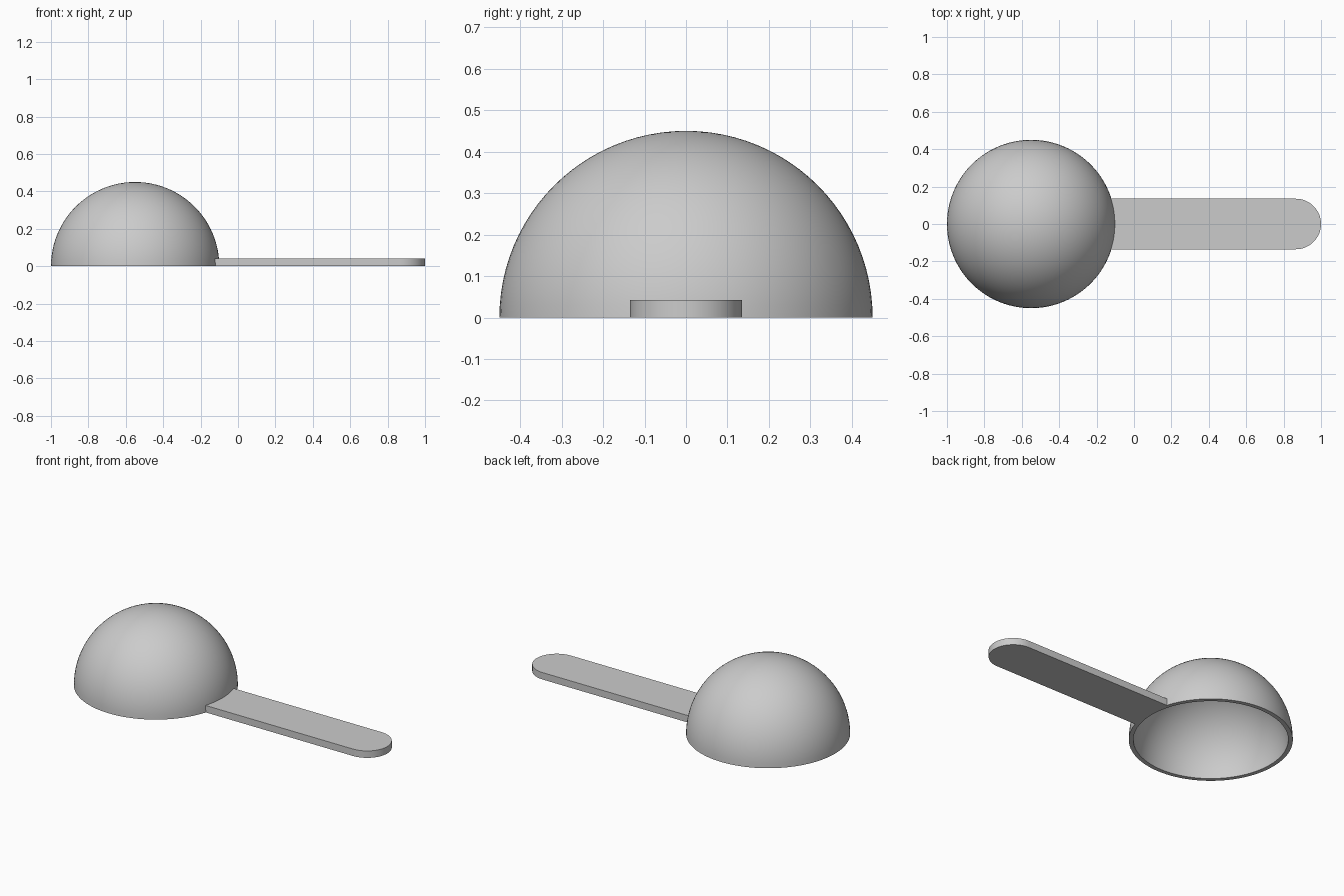
import bpy
import bmesh
from math import sin, cos, asin, pi, radians
from mathutils import Vector

if "Cube" in bpy.data.objects:
    bpy.data.objects.remove(bpy.data.objects["Cube"], do_unlink=True)

CENTRE = Vector((-0.55, 0, 0))
OUTER, INNER = 0.45, 0.425
HALF_WIDTH, THICKNESS = 0.135, 0.042

grey = bpy.data.materials.new("plain grey")
grey.use_nodes = True
grey.diffuse_color = (0.6, 0.6, 0.6, 1)
grey.node_tree.nodes["Principled BSDF"].inputs["Base Color"].default_value = (0.6, 0.6, 0.6, 1)


def finish(bm, name):
    bmesh.ops.recalc_face_normals(bm, faces=bm.faces)
    mesh = bpy.data.meshes.new(name)
    bm.to_mesh(mesh)
    bm.free()
    mesh.materials.append(grey)
    obj = bpy.data.objects.new(name, mesh)
    bpy.context.collection.objects.link(obj)
    bpy.ops.object.select_all(action="DESELECT")
    obj.select_set(True)
    bpy.context.view_layer.objects.active = obj
    bpy.ops.object.shade_smooth_by_angle(angle=radians(35))
    return obj


def arc(centre, radius, start, end, steps):
    angles = [start + (end - start) * i / steps for i in range(steps + 1)]
    return [(centre + radius * cos(a), radius * sin(a)) for a in angles]


# Hollow half-sphere bowl: outer and inner quarter arcs spun around z
bm = bmesh.new()
profile = arc(0, OUTER, pi / 2, 0, 24) + arc(0, INNER, 0, pi / 2, 24)
verts = [bm.verts.new(CENTRE + Vector((r, 0, z))) for r, z in profile]
edges = [bm.edges.new(pair) for pair in zip(verts, verts[1:])]
bmesh.ops.spin(bm, geom=verts + edges, cent=CENTRE, axis=(0, 0, 1),
               angle=2 * pi, steps=96, use_duplicate=False)
bmesh.ops.remove_doubles(bm, verts=bm.verts, dist=0.0001)
finish(bm, "bowl")

# Flat handle: rounded tip, inner end curved to sit within the bowl wall
bm = bmesh.new()
seat = OUTER - 0.006
spread = asin(HALF_WIDTH / seat)
outline = (arc(1 - HALF_WIDTH, HALF_WIDTH, -pi / 2, pi / 2, 32)
           + arc(CENTRE.x, seat, spread, -spread, 16))
base = bm.faces.new([bm.verts.new((x, y, 0)) for x, y in outline])
top = bmesh.ops.extrude_face_region(bm, geom=[base], use_keep_orig=True)
bmesh.ops.translate(bm, vec=(0, 0, THICKNESS),
                    verts=[v for v in top["geom"] if isinstance(v, bmesh.types.BMVert)])
finish(bm, "handle")
